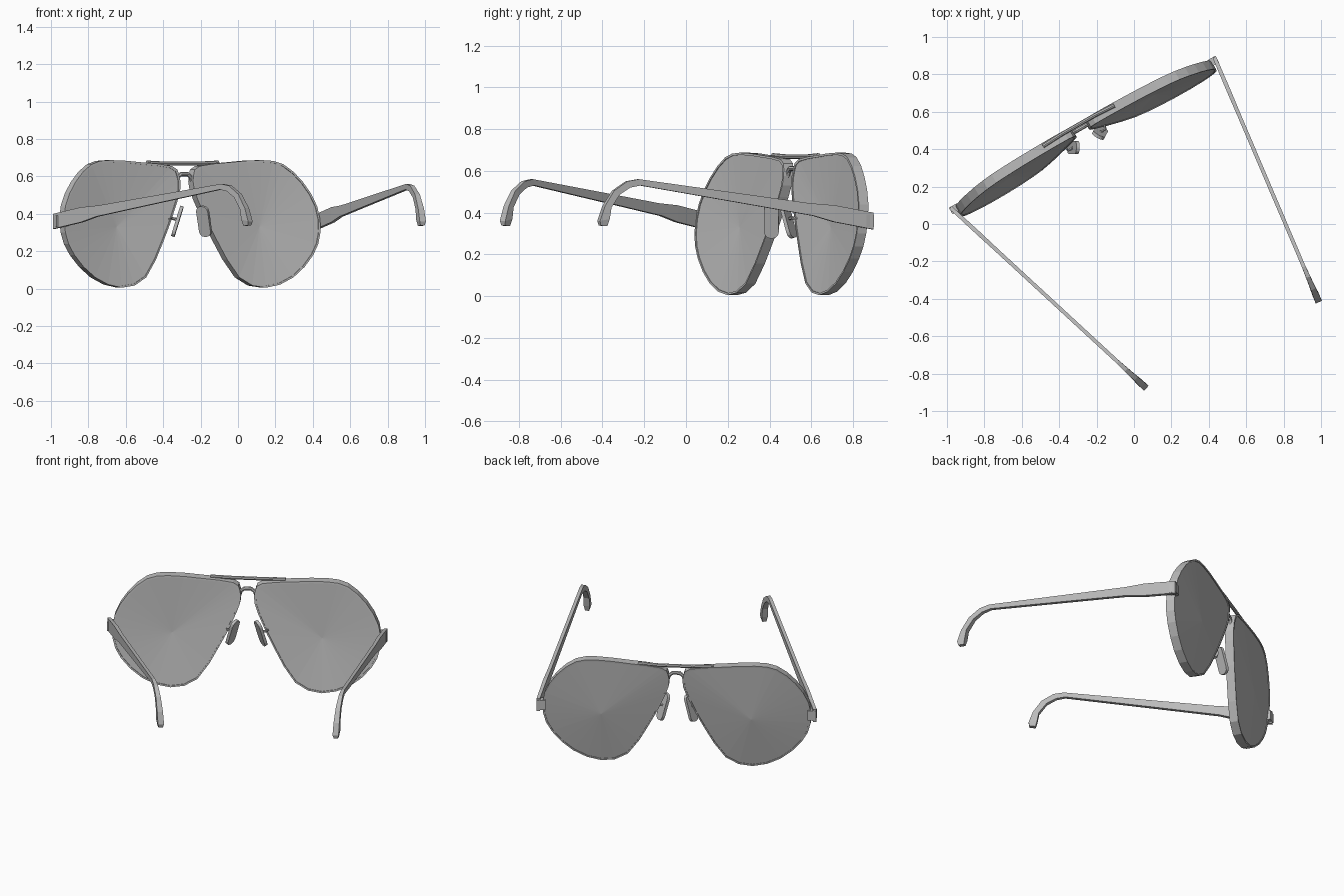
import bpy, bmesh, math
from mathutils import Matrix, Vector

cube = bpy.data.objects.get("Cube")
if cube:
    bpy.data.objects.remove(cube, do_unlink=True)

GREY = (0.5, 0.5, 0.5, 1)
mat = bpy.data.materials.new("plain grey")
mat.use_nodes = True
mat.diffuse_color = GREY
mat.node_tree.nodes["Principled BSDF"].inputs["Base Color"].default_value = GREY

# Local frame: x across the face, y forward, z up; then turned into place
PLACE = Matrix.Translation((-0.27, 0.48, 0)) @ Matrix.Rotation(math.radians(29.7), 4, 'Z')


def finish(name, bm, matrix=Matrix()):
    bmesh.ops.transform(bm, matrix=PLACE @ matrix, verts=bm.verts)
    bmesh.ops.recalc_face_normals(bm, faces=bm.faces)
    mesh = bpy.data.meshes.new(name)
    bm.to_mesh(mesh)
    bm.free()
    mesh.materials.append(mat)
    ob = bpy.data.objects.new(name, mesh)
    bpy.context.collection.objects.link(ob)
    return ob


def loft(name, rings, closed=False):
    """Skin a list of equal point rings, capped or joined end to end."""
    bm = bmesh.new()
    rows = [[bm.verts.new(p) for p in ring] for ring in rings]
    pairs = list(zip(rows, rows[1:]))
    if closed:
        pairs.append((rows[-1], rows[0]))
    else:
        bm.faces.new(rows[0])
        bm.faces.new(rows[-1])
    n = len(rows[0])
    for a, b in pairs:
        for i in range(n):
            j = (i + 1) % n
            bm.faces.new((a[i], a[j], b[j], b[i]))
    return finish(name, bm)


def tube(name, path, radius, sides=8):
    """Round wire following a path that lies across the face."""
    pts = [Vector(p) for p in path]
    rings = []
    for i, p in enumerate(pts):
        d = (pts[min(i + 1, len(pts) - 1)] - pts[max(i - 1, 0)]).normalized()
        a = d.orthogonal().normalized() if abs(d.y) > 0.9 else d.cross(Vector((0, 1, 0))).normalized()
        b = d.cross(a)
        rings.append([p + radius * (a * math.cos(t) + b * math.sin(t))
                      for t in (math.tau * k / sides for k in range(sides))])
    return loft(name, rings)


def box(name, centre, size, rot=Matrix(), bevel=0.0):
    bm = bmesh.new()
    bmesh.ops.create_cube(bm, size=1, matrix=Matrix.Diagonal((*size, 1)))
    if bevel:
        # Round only the corners seen from the broad side
        edges = [e for e in bm.edges
                 if abs(e.verts[0].co.x - e.verts[1].co.x) > size[0] * 0.9]
        bmesh.ops.bevel(bm, geom=edges, offset=bevel, segments=3, affect='EDGES', profile=0.5)
    return finish(name, bm, Matrix.Translation(centre) @ rot)


# Teardrop lens outline (across, height)
OUTLINE = [(.085, .655), (.27, .675), (.466, .687), (.59, .665), (.70, .57), (.775, .44),
           (.785, .30), (.735, .18), (.61, .06), (.444, .005), (.287, .06),
           (.16, .265), (.09, .41), (.043, .53), (.045, .61)]


def smooth_loop(pts, steps=2):
    out, n = [], len(pts)
    for i in range(n):
        a, b, c, d = (Vector(pts[(i + k) % n]) for k in (-1, 0, 1, 2))
        for t in (k / steps for k in range(steps)):
            out.append(0.5 * (2 * b + (c - a) * t + (2 * a - 5 * b + 4 * c - d) * t * t
                              + (3 * b - a - 3 * c + d) * t ** 3))
    return out


LOOP = smooth_loop(OUTLINE)
MID = Vector((0.44, 0.33))


def forward(x, z):
    """Tilt and wrap of the front."""
    return -0.07 + 0.12 * z + 0.035 * (1 - (x / 0.8) ** 2)


def at(side, p, offset):
    return Vector((side * p.x, forward(p.x, p.y) + offset, p.y))


# Temple stations: distance back, top height, bottom height, half thickness
TEMPLE = [(0, .40, 0, .32, .010), (.2, .435, .2, .355, .011), (.33, .445, .31, .385, .010),
          (.6, .48, .6, .432, .010), (1.22, .56, 1.21, .53, .010),
          (1.28, .55, 1.265, .52, .012), (1.35, .505, 1.32, .487, .014),
          (1.4, .43, 1.365, .425, .017), (1.425, .36, 1.375, .37, .018),
          (1.42, .338, 1.385, .335, .012)]

for side, word, fold in ((1, "left", 6.6), (-1, "right", 17.6)):
    # Rim band around the lens
    rings = []
    for p in LOOP:
        q = MID + (p - MID) * 0.97
        rings.append([at(side, p, -.026), at(side, p, .026),
                      at(side, q, .026), at(side, q, -.026)])
    loft(word + "_rim", rings, closed=True)

    # Faceted lens, a shallow fan on both faces
    bm = bmesh.new()
    inner = [MID + (p - MID) * 0.98 for p in LOOP]
    rows = []
    for off in (-.022, .022):
        row = [bm.verts.new(at(side, p, off)) for p in inner]
        tip = bm.verts.new(at(side, MID, off + .022))
        for i in range(len(row)):
            bm.faces.new((row[i - 1], row[i], tip))
        rows.append(row)
    for i in range(len(inner)):
        bm.faces.new((rows[0][i - 1], rows[0][i], rows[1][i], rows[1][i - 1]))
    finish(word + "_lens", bm)

    # Hinge block and its front plate
    box(word + "_hinge", (side * .795, -.005, .36), (.05, .04, .06))

    # Temple arm with bent ear hook
    ang = math.radians(fold)
    back = Vector((-side * math.sin(ang), -math.cos(ang), 0))
    out = Vector((side * math.cos(ang), -math.sin(ang), 0))
    root = Vector((side * .812, .012, 0))
    rings = []
    for t1, z1, t2, z2, h in TEMPLE:
        top = root + back * t1 + Vector((0, 0, z1))
        low = root + back * t2 + Vector((0, 0, z2))
        rings.append([top + out * h, top - out * h, low - out * h, low + out * h])
    loft(word + "_temple", rings)

    # Nose pad, splayed down and back, with its arm
    rot = (Matrix.Rotation(side * math.radians(32), 4, 'Z')
           @ Matrix.Rotation(-side * math.radians(17), 4, 'Y'))
    box(word + "_nose_pad", (side * .082, -.035, .36), (.018, .07, .17), rot, .03)
    tube(word + "_pad_arm", [(side * .125, .0, .37), (side * .115, -.035, .375),
                             (side * .085, -.035, .37)], .008, 6)

# Straight brow bar
tube("brow_bar", [(-.22, .052, .674), (-.1, .058, .668), (.1, .058, .668), (.22, .052, .674)], .011)
# Arched bridge between the lenses
tube("bridge", [(-.055, .035, .555), (-.042, .035, .595), (-.02, .035, .612),
                (.02, .035, .612), (.042, .035, .595), (.055, .035, .555)], .012)
